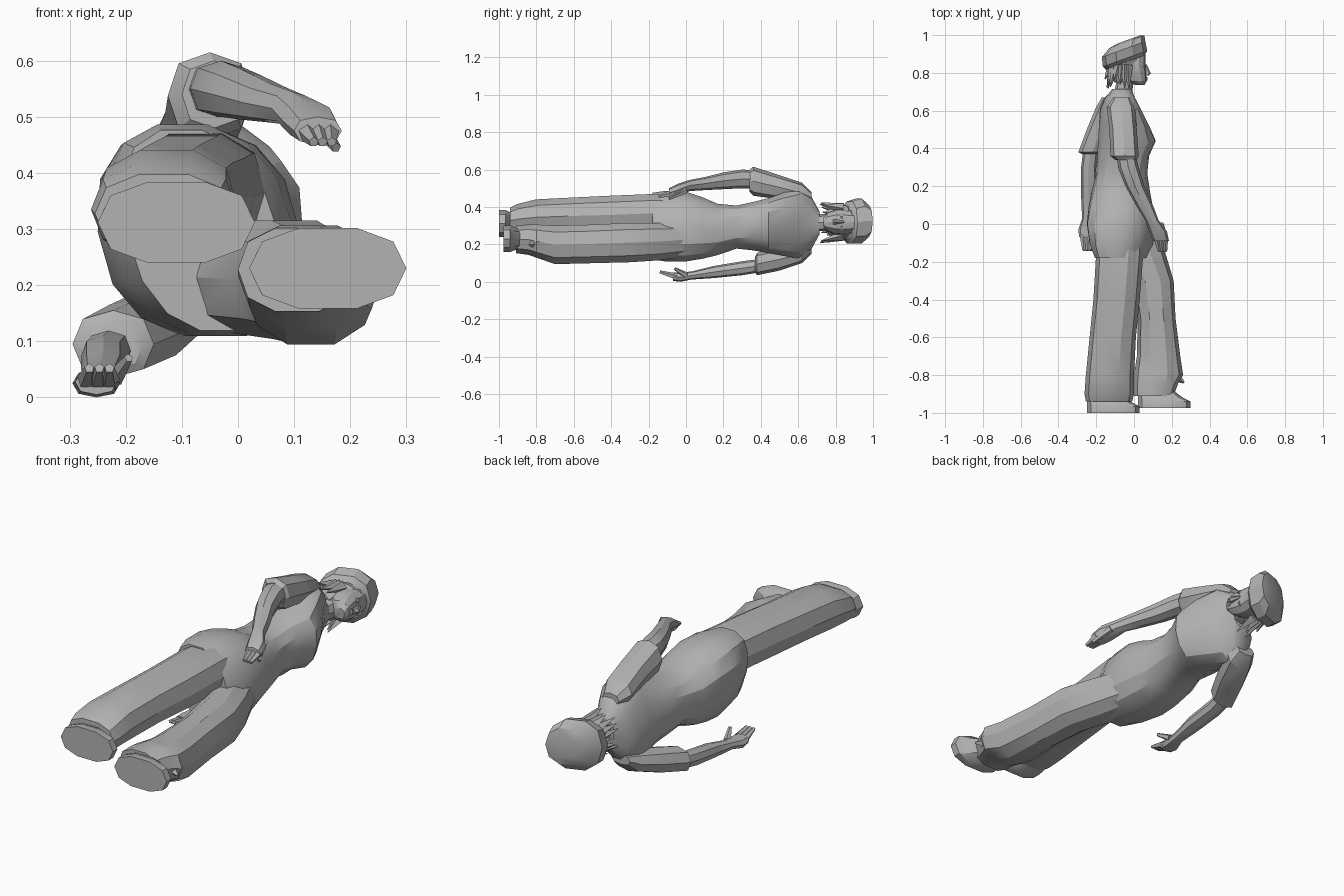
import bpy, bmesh, math, random
from mathutils import Vector

cube = bpy.data.objects.get("Cube")
if cube:
    bpy.data.objects.remove(cube, do_unlink=True)

grey = bpy.data.materials.new("plain grey")
grey.use_nodes = True
colour = (0.45, 0.45, 0.45, 1)
grey.diffuse_color = colour
grey.node_tree.nodes["Principled BSDF"].inputs["Base Color"].default_value = colour


def finish(name, bm, angle=28):
    bmesh.ops.recalc_face_normals(bm, faces=bm.faces[:])
    mesh = bpy.data.meshes.new(name)
    bm.to_mesh(mesh)
    bm.free()
    mesh.materials.append(grey)
    obj = bpy.data.objects.new(name, mesh)
    bpy.context.collection.objects.link(obj)
    bpy.ops.object.select_all(action='DESELECT')
    obj.select_set(True)
    bpy.context.view_layer.objects.active = obj
    bpy.ops.object.shade_smooth_by_angle(angle=math.radians(angle))
    return obj


def loft(name, rings, sides=10, power=0.85, tilt=0.0):
    """Skin rings along the body: (y, x0, x1, z0, z1[, twist])."""
    bm = bmesh.new()
    loops = []
    for y, x0, x1, z0, z1, *twist in rings:
        k = twist[0] if twist else 0
        cx, cz = (x0 + x1) / 2, (z0 + z1) / 2
        loop = []
        for i in range(sides):
            a = math.tau * i / sides
            c, s = math.cos(a), math.sin(a)
            dx = math.copysign(abs(c) ** power, c) * (x1 - x0) / 2
            dz = math.copysign(abs(s) ** power, s) * (z1 - z0) / 2
            loop.append(bm.verts.new((cx + dx + k * dz, y + tilt * dx, cz + dz)))
        loops.append(loop)
    for a, b in zip(loops, loops[1:]):
        for i in range(sides):
            j = (i + 1) % sides
            bm.faces.new((a[i], a[j], b[j], b[i]))
    bm.faces.new(loops[0])
    bm.faces.new(loops[-1])
    return finish(name, bm)


def spike(name, base, tip, radius, sides=4, end=0.1):
    """Tapered strut for locks of hair, fingers and thumbs."""
    base, tip = Vector(base), Vector(tip)
    axis = tip - base
    bm = bmesh.new()
    bmesh.ops.create_cone(bm, cap_ends=True, segments=sides, radius1=radius,
                          radius2=radius * end, depth=axis.length)
    bm.transform(axis.to_track_quat('Z', 'Y').to_matrix().to_4x4())
    bmesh.ops.translate(bm, verts=bm.verts[:], vec=(base + tip) / 2)
    return finish(name, bm)


# Shirt and trunk
loft("shirt", [
    (-0.18, -0.20, 0.07, 0.115, 0.48, -0.20),
    (-0.11, -0.23, 0.10, 0.105, 0.49, -0.18),
    (0.00, -0.25, 0.11, 0.105, 0.485, -0.12),
    (0.09, -0.24, 0.10, 0.12, 0.455, -0.05),
    (0.17, -0.225, 0.085, 0.14, 0.42),
    (0.27, -0.20, 0.07, 0.175, 0.41),
    (0.36, -0.195, 0.08, 0.165, 0.43, 0.08),
    (0.44, -0.19, 0.115, 0.15, 0.45, 0.10),
    (0.52, -0.185, 0.08, 0.135, 0.48, 0.14),
    (0.61, -0.175, 0.03, 0.12, 0.505, 0.15),
    (0.67, -0.15, 0.00, 0.17, 0.46, 0.15),
    (0.715, -0.115, -0.01, 0.255, 0.375)], sides=14)

# Trousers
loft("right_trouser_leg", [
    (-0.94, -0.255, -0.01, 0.255, 0.40),
    (-0.90, -0.262, 0.00, 0.25, 0.42),
    (-0.80, -0.255, 0.00, 0.245, 0.445),
    (-0.60, -0.235, 0.01, 0.25, 0.455),
    (-0.40, -0.215, 0.03, 0.25, 0.465),
    (-0.15, -0.20, 0.05, 0.26, 0.475),
    (0.00, -0.18, 0.05, 0.28, 0.45)])
loft("left_trouser_leg", [
    (-0.91, 0.00, 0.21, 0.15, 0.305),
    (-0.84, 0.00, 0.235, 0.14, 0.31),
    (-0.80, 0.00, 0.26, 0.125, 0.31),
    (-0.70, 0.015, 0.245, 0.09, 0.305),
    (-0.50, 0.02, 0.22, 0.095, 0.31),
    (-0.30, -0.01, 0.21, 0.10, 0.32),
    (-0.15, -0.09, 0.165, 0.11, 0.32),
    (0.00, -0.14, 0.10, 0.13, 0.32)])
spike("left_cuff_fold", (0.18, -0.78, 0.21), (0.265, -0.84, 0.20), 0.05)

# Shoes, with the soles facing along -y
for side, x, y, z in (("right", -0.25, -1.0, 0.237), ("left", 0.02, -0.975, 0.155)):
    loft(side + "_shoe", [
        (y, x, x + 0.28, z, z + 0.15),
        (y + 0.035, x, x + 0.28, z, z + 0.15),
        (y + 0.055, x, x + 0.24, z + 0.01, z + 0.14),
        (y + 0.10, x + 0.01, x + 0.18, z + 0.02, z + 0.13)])

# Sleeves
loft("right_sleeve", [
    (0.67, -0.11, -0.02, 0.42, 0.48),
    (0.62, -0.145, 0.005, 0.42, 0.53),
    (0.50, -0.13, 0.015, 0.44, 0.57),
    (0.36, -0.125, 0.025, 0.46, 0.615),
    (0.34, -0.10, 0.015, 0.48, 0.60)], sides=8)
loft("left_sleeve", [
    (0.67, -0.17, -0.07, 0.15, 0.20),
    (0.62, -0.20, -0.05, 0.10, 0.20),
    (0.50, -0.25, -0.09, 0.06, 0.18),
    (0.38, -0.295, -0.15, 0.035, 0.155),
    (0.37, -0.275, -0.17, 0.05, 0.135)], sides=8)

# Bare arms and hands
loft("right_arm", [
    (0.40, -0.09, 0.00, 0.50, 0.595),
    (0.30, -0.085, 0.025, 0.50, 0.60),
    (0.20, -0.045, 0.055, 0.495, 0.585),
    (0.10, 0.01, 0.10, 0.49, 0.56),
    (0.02, 0.06, 0.13, 0.485, 0.545),
    (-0.04, 0.08, 0.175, 0.46, 0.525),
    (-0.09, 0.10, 0.185, 0.45, 0.50)], sides=8)
loft("left_arm", [
    (0.42, -0.265, -0.185, 0.055, 0.125),
    (0.30, -0.28, -0.20, 0.035, 0.11),
    (0.15, -0.28, -0.20, 0.02, 0.085),
    (0.03, -0.275, -0.215, 0.012, 0.055),
    (-0.03, -0.295, -0.21, 0.00, 0.05),
    (-0.07, -0.29, -0.215, 0.005, 0.05)], sides=8)
for i in range(3):
    spike("right_finger", (0.12 + 0.022 * i, -0.07, 0.475),
          (0.135 + 0.016 * i, -0.145, 0.455), 0.018, 5, 0.5)
    spike("left_finger", (-0.272 + 0.022 * i, -0.05, 0.027),
          (-0.265 + 0.018 * i, -0.14, 0.052), 0.018, 5, 0.5)
spike("right_thumb", (0.14, 0.00, 0.49), (0.175, -0.09, 0.445), 0.018, 5, 0.5)
spike("left_thumb", (-0.22, 0.00, 0.035), (-0.195, -0.06, 0.07), 0.017, 5, 0.5)

# Neck and head
loft("neck", [(0.67, -0.11, -0.015, 0.27, 0.36), (0.82, -0.08, 0.01, 0.275, 0.365)], sides=8)
loft("head", [
    (0.735, 0.01, 0.055, 0.295, 0.345),
    (0.755, -0.035, 0.066, 0.27, 0.37),
    (0.80, -0.09, 0.068, 0.252, 0.386),
    (0.84, -0.10, 0.062, 0.25, 0.388),
    (0.92, -0.09, 0.06, 0.26, 0.378)], sides=12)
loft("nose", [(0.787, 0.05, 0.078, 0.306, 0.334), (0.797, 0.045, 0.09, 0.305, 0.335),
              (0.845, 0.04, 0.067, 0.314, 0.326)], sides=6)
for y in (0.764, 0.773):
    loft("lip", [(y - 0.005, 0.05, 0.07, 0.30, 0.34),
                 (y + 0.005, 0.05, 0.072, 0.302, 0.338)], sides=6)
for z in (0.292, 0.348):
    loft("eyelid", [(0.826, 0.03, 0.06, z - 0.014, z + 0.014),
                    (0.836, 0.03, 0.064, z - 0.016, z + 0.016)], sides=6)

# Hair under the hat, with loose pointed locks
loft("hair", [
    (0.75, -0.105, -0.03, 0.26, 0.38),
    (0.80, -0.135, -0.01, 0.235, 0.405),
    (0.87, -0.15, 0.03, 0.23, 0.41)], sides=9)
random.seed(4)
for i in range(15):
    a = math.radians(75 + 210 * i / 14)
    c, s = math.cos(a), math.sin(a)
    r = random.uniform(0.95, 1.25)
    spike("hair_lock", (-0.05 + 0.07 * c, 0.84, 0.32 + 0.075 * s),
          (-0.05 + 0.09 * c * r, random.uniform(0.71, 0.78), 0.32 + 0.095 * s * r), 0.026)

# Soft hat, tipped back
loft("hat", [
    (0.855, -0.15, 0.055, 0.225, 0.41),
    (0.875, -0.165, 0.07, 0.20, 0.435),
    (0.925, -0.17, 0.06, 0.20, 0.45),
    (0.965, -0.13, 0.055, 0.235, 0.415),
    (0.978, -0.08, 0.03, 0.275, 0.37)], sides=10, tilt=0.36)
